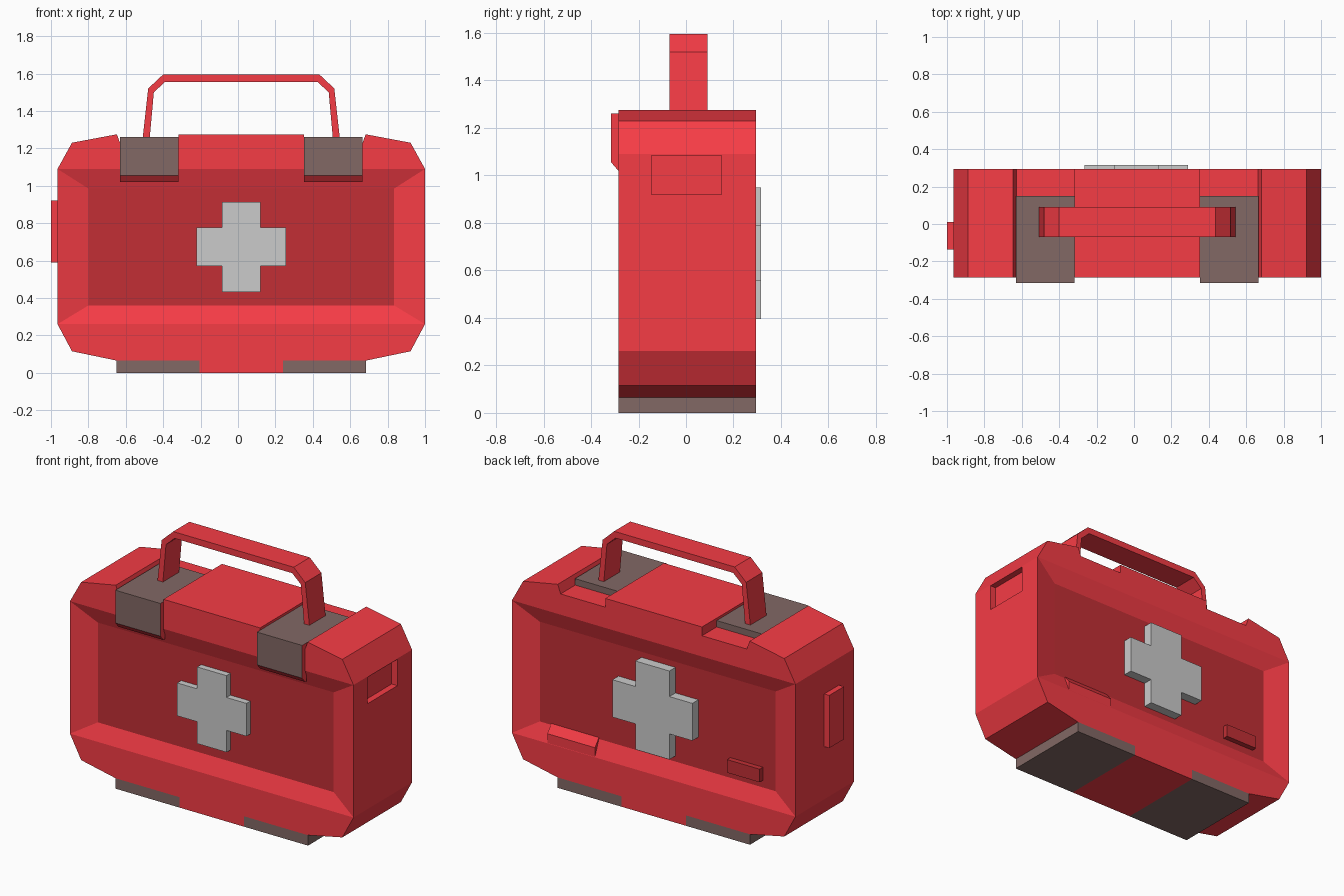
import bpy, bmesh

if "Cube" in bpy.data.objects:
    bpy.data.objects.remove(bpy.data.objects["Cube"])

CX = 0.0175  # symmetry plane of the case


def material(name, rgb):
    m = bpy.data.materials.new(name)
    m.diffuse_color = (*rgb, 1)
    m.use_nodes = True
    m.node_tree.nodes["Principled BSDF"].inputs["Base Color"].default_value = m.diffuse_color
    return m


RED = material("red_plastic", (0.92, 0.045, 0.06))
DEEP = material("deep_red_panel", (0.54, 0.028, 0.035))
DARK = material("dark_trim", (0.225, 0.14, 0.13))


def finish(name, bm, mats):
    bmesh.ops.recalc_face_normals(bm, faces=bm.faces)
    me = bpy.data.meshes.new(name)
    bm.to_mesh(me)
    bm.free()
    ob = bpy.data.objects.new(name, me)
    bpy.context.collection.objects.link(ob)
    for m in mats:
        me.materials.append(m)
    return ob


def prism(name, pts, lo, hi, axis="y", mats=(), dark_edges=()):
    """Extrude an outline along y (points x,z) or x (points y,z)."""
    def at(p, t):
        return (p[0], t, p[1]) if axis == "y" else (t, p[0], p[1])
    bm = bmesh.new()
    a = [bm.verts.new(at(p, lo)) for p in pts]
    b = [bm.verts.new(at(p, hi)) for p in pts]
    bm.faces.new(a)
    bm.faces.new(b)
    n = len(pts)
    for i in range(n):
        j = (i + 1) % n
        f = bm.faces.new((a[i], a[j], b[j], b[i]))
        if i in dark_edges:
            f.material_index = 1
    return finish(name, bm, mats)


def box(name, x, y, z, mats=()):
    return prism(name, [(x[0], z[0]), (x[1], z[0]), (x[1], z[1]), (x[0], z[1])],
                 y[0], y[1], mats=mats)


def mirrored(half):
    """Outline from its right half, given as offsets from the symmetry plane."""
    return [(CX + x, z) for x, z in half] + [(CX - x, z) for x, z in reversed(half)]


# Case body: chamfered outline with latch notches and a sunken panel front and back
lower = mirrored([(0.9825, 0.26), (0.905, 0.115), (0.665, 0.065)])
upper = mirrored([(0.9825, 1.09), (0.905, 1.23), (0.665, 1.275),
                  (0.645, 1.22), (0.335, 1.22), (0.335, 1.275)])
outline = lower + upper[::-1]
k = len(lower)
bm = bmesh.new()
rings = []
for y, floor_y in ((-0.285, -0.245), (0.295, 0.255)):
    ring = [bm.verts.new((x, y, z)) for x, z in outline]
    rings.append(ring)
    bm.faces.new(ring[:k])
    bm.faces.new(ring[k:])
    rim = [ring[0], ring[k - 1], ring[k], ring[-1]]
    floor = [bm.verts.new((CX + s * 0.8175, floor_y, z))
             for s, z in ((1, 0.36), (-1, 0.36), (-1, 0.985), (1, 0.985))]
    for i in range(4):
        j = (i + 1) % 4
        bm.faces.new((rim[i], rim[j], floor[j], floor[i]))
    bm.faces.new(floor).material_index = 1
front, back = rings
for i in range(len(outline)):
    j = (i + 1) % len(outline)
    bm.faces.new((front[i], front[j], back[j], back[i]))
body = finish("case_body", bm, [RED, DEEP])

# Pocket sunk into the right side
cutter = box("pocket_cutter", (0.96, 1.1), (-0.145, 0.15), (0.92, 1.085), [RED])
cutter.hide_render = True
cutter.hide_viewport = True
cut = body.modifiers.new("pocket", "BOOLEAN")
cut.object = cutter
cut.operation = "DIFFERENCE"
cut.solver = "EXACT"

# Base strip: red middle between two dark feet
Y = (-0.285, 0.295)
box("base_middle", (-0.205, 0.24), Y, (0, 0.065), [RED])
box("left_foot", (-0.65, -0.205), Y, (0, 0.065), [DARK])
box("right_foot", (0.24, 0.685), Y, (0, 0.065), [DARK])

# Latches folding over the front top edge
latch = [(0.15, 1.26), (0.15, 1.21), (-0.27, 1.21), (-0.27, 1.02),
         (-0.285, 1.02), (-0.315, 1.055), (-0.315, 1.26)]
for side, x0, x1 in (("left", -0.63, -0.3175), ("right", 0.3525, 0.665)):
    prism(side + "_latch", latch, x0, x1, "x", [RED, DARK], (0, 5, 6))

# Carrying handle
outer = [(0.5275, 1.25), (0.4975, 1.52), (0.4175, 1.595)]
inner = [(0.49, 1.25), (0.4675, 1.50), (0.4075, 1.555)]
prism("handle", mirrored(outer) + mirrored(inner)[::-1], -0.07, 0.09, mats=[RED])


# Raised crosses on both panels
def cross(name, cx, cz, w, h, a, b, y0, y1):
    q = [(a, h), (a, b), (w, b), (w, -b), (a, -b), (a, -h)]
    q += [(-x, -z) for x, z in q]
    prism(name, [(cx + x, cz + z) for x, z in q], y0, y1)


cross("front_cross", CX, 0.673, 0.24, 0.24, 0.102, 0.103, -0.284, -0.24)
cross("back_cross", 0.0125, 0.673, 0.277, 0.277, 0.118, 0.117, 0.25, 0.315)

# Small side plate and back details
box("side_plate", (-1.0, -0.955), (-0.135, 0.01), (0.59, 0.92), [RED])
prism("back_tab", [(0.2945, 0.262), (0.2945, 0.32), (0.25, 0.375), (0.25, 0.3)],
      0.425, 0.755, "x", [RED])
box("back_bar", (-0.712, -0.486), (0.25, 0.288), (0.405, 0.487), [DEEP])
